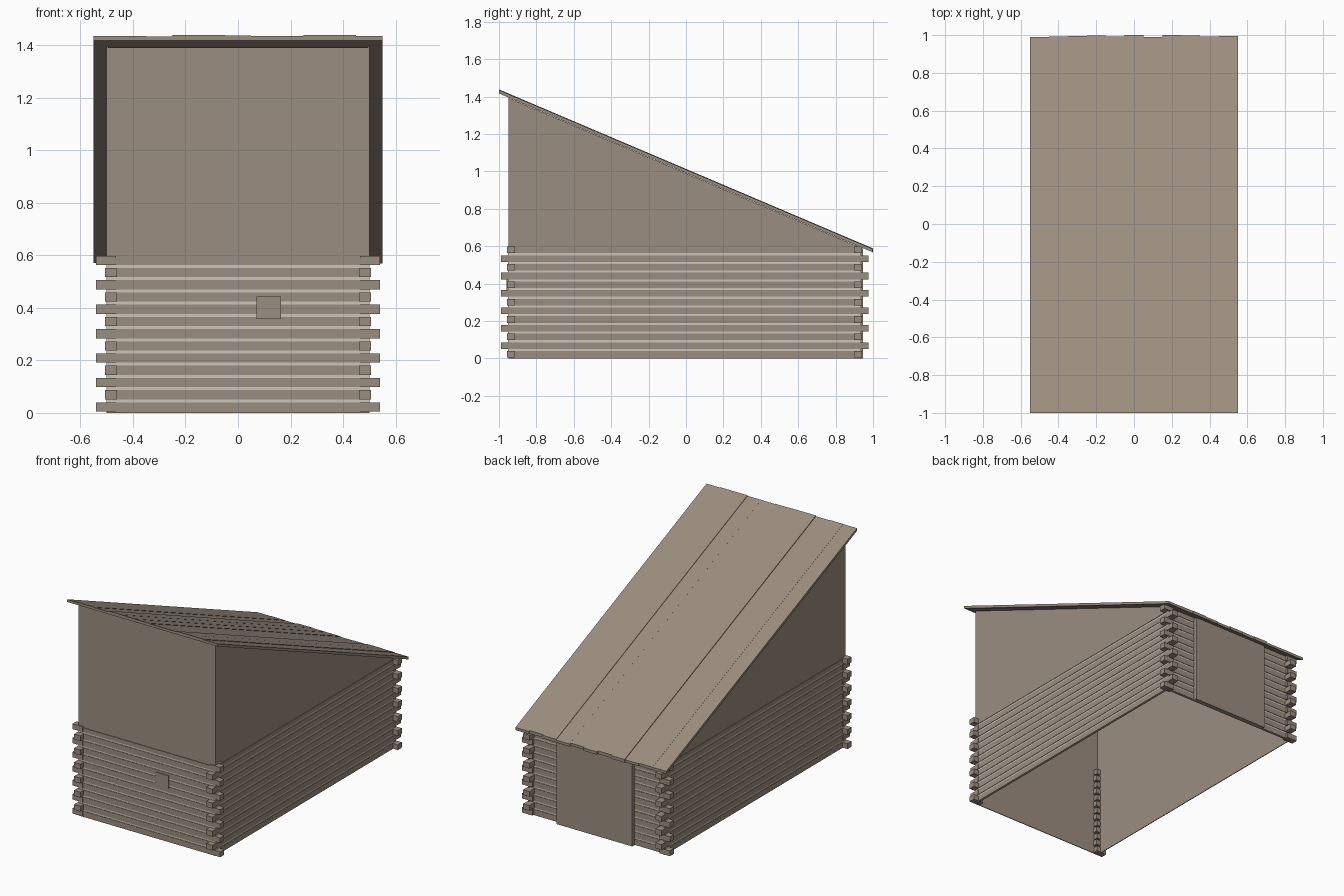
import bpy, bmesh, random
from mathutils import Vector

random.seed(4)
cube = bpy.data.objects.get("Cube")
if cube:
    bpy.data.objects.remove(cube, do_unlink=True)


def material(name, rgb):
    m = bpy.data.materials.new(name)
    m.use_nodes = True
    m.diffuse_color = (*rgb, 1)
    m.node_tree.nodes["Principled BSDF"].inputs["Base Color"].default_value = (*rgb, 1)
    return m


wood = material("weathered wood", (0.33, 0.27, 0.215))
chink = material("pale chinking", (0.62, 0.56, 0.48))


def finish(name, bm, mat):
    bmesh.ops.recalc_face_normals(bm, faces=bm.faces)
    mesh = bpy.data.meshes.new(name)
    bm.to_mesh(mesh)
    bm.free()
    mesh.materials.append(mat)
    obj = bpy.data.objects.new(name, mesh)
    bpy.context.collection.objects.link(obj)
    return obj


def add_prism(bm, profile, x0, x1):
    """Extrude a (y, z) outline from x0 to x1."""
    face = bm.faces.new([bm.verts.new((x0, y, z)) for y, z in profile])
    ext = bmesh.ops.extrude_face_region(bm, geom=[face])
    verts = [v for v in ext["geom"] if isinstance(v, bmesh.types.BMVert)]
    bmesh.ops.translate(bm, verts=verts, vec=Vector((x1 - x0, 0, 0)))


def add_box(bm, x0, x1, y0, y1, z0, z1):
    add_prism(bm, [(y0, z0), (y1, z0), (y1, z1), (y0, z1)], x0, x1)


def box(name, mat, *bounds):
    bm = bmesh.new()
    add_box(bm, *bounds)
    return finish(name, bm, mat)


# Main dimensions
HALF_X, FRONT, BACK, SIDE_END = 0.5, -0.95, 0.92, 0.935
ROWS, PITCH, LOG_H = 13, 0.0465, 0.035
SLOPE, ROOF_T, SKIN, PROUD = 0.425, 0.018, 0.005, 0.004


def underside(y):
    return 1.435 - ROOF_T - SLOPE * (y + 1) - 0.002


# Thin wall skins
for side, name in ((1, "left_wall"), (-1, "right_wall")):
    bm = bmesh.new()
    outline = [(FRONT, 0), (SIDE_END, 0),
               (SIDE_END, underside(SIDE_END)), (FRONT, underside(FRONT))]
    add_prism(bm, outline, side * (HALF_X - SKIN), side * HALF_X)
    finish(name, bm, wood)
inner = HALF_X - SKIN
box("front_wall", wood, -inner, inner, FRONT, FRONT + SKIN, 0, underside(FRONT + SKIN))
box("back_wall", wood, -inner, inner, BACK - SKIN, BACK, 0, underside(BACK))

# Log courses with chinking strips between them, on all four walls
logs, strips = bmesh.new(), bmesh.new()


def course(bm, z0, z1, depth):
    for s in (-1, 1):
        add_box(bm, s * HALF_X, s * (HALF_X + depth), FRONT, SIDE_END, z0, z1)
    add_box(bm, -HALF_X, HALF_X, FRONT - depth, FRONT, z0, z1)
    add_box(bm, -HALF_X, HALF_X, BACK, BACK + depth, z0, z1)


for row in range(ROWS):
    z = 0.005 + row * PITCH
    course(logs, z, min(z + LOG_H, 0.59), PROUD)
    if row < ROWS - 1:
        course(strips, z + LOG_H, z + PITCH, PROUD / 4)
finish("log_courses", logs, wood)
finish("chinking_strips", strips, chink)

# Interlocking log ends at the corners, alternating direction each row
ends = bmesh.new()
for row in range(ROWS):
    z = 0.005 + row * PITCH
    for s in (-1, 1):
        if row % 2 == 0:
            for y0, y1 in ((-0.957, -0.915), (0.897, 0.94)):
                add_box(ends, s * 0.465, s * 0.54, y0, y1, z, z + LOG_H)
        else:
            for y0, y1 in ((-0.99, -0.915), (0.897, 0.977)):
                add_box(ends, s * 0.46, s * 0.506, y0, y1, z, z + LOG_H)
finish("corner_log_ends", ends, wood)

# Door panel and small front hatch
box("door", wood, -0.27, 0.285, BACK, 0.947, 0, 0.588)
box("front_hatch", wood, 0.07, 0.163, FRONT - 0.01, FRONT, 0.358, 0.443)

# Sloping plank roof, boards slightly uneven in height and length
roof = bmesh.new()
PLANKS, EAVE = 11, 0.55
width = 2 * EAVE / PLANKS
for i in range(PLANKS):
    lift = random.uniform(-0.002, 0.004)
    end = random.uniform(0.99, 1.0)
    if i == PLANKS // 2:
        end = 1.0
    top = [(y, 1.435 + lift - SLOPE * (y + 1)) for y in (-1, end)]
    bottom = [(y, z - ROOF_T - lift) for y, z in reversed(top)]
    x = -EAVE + i * width
    add_prism(roof, top + bottom, x, x + width)
finish("roof_planks", roof, wood)
